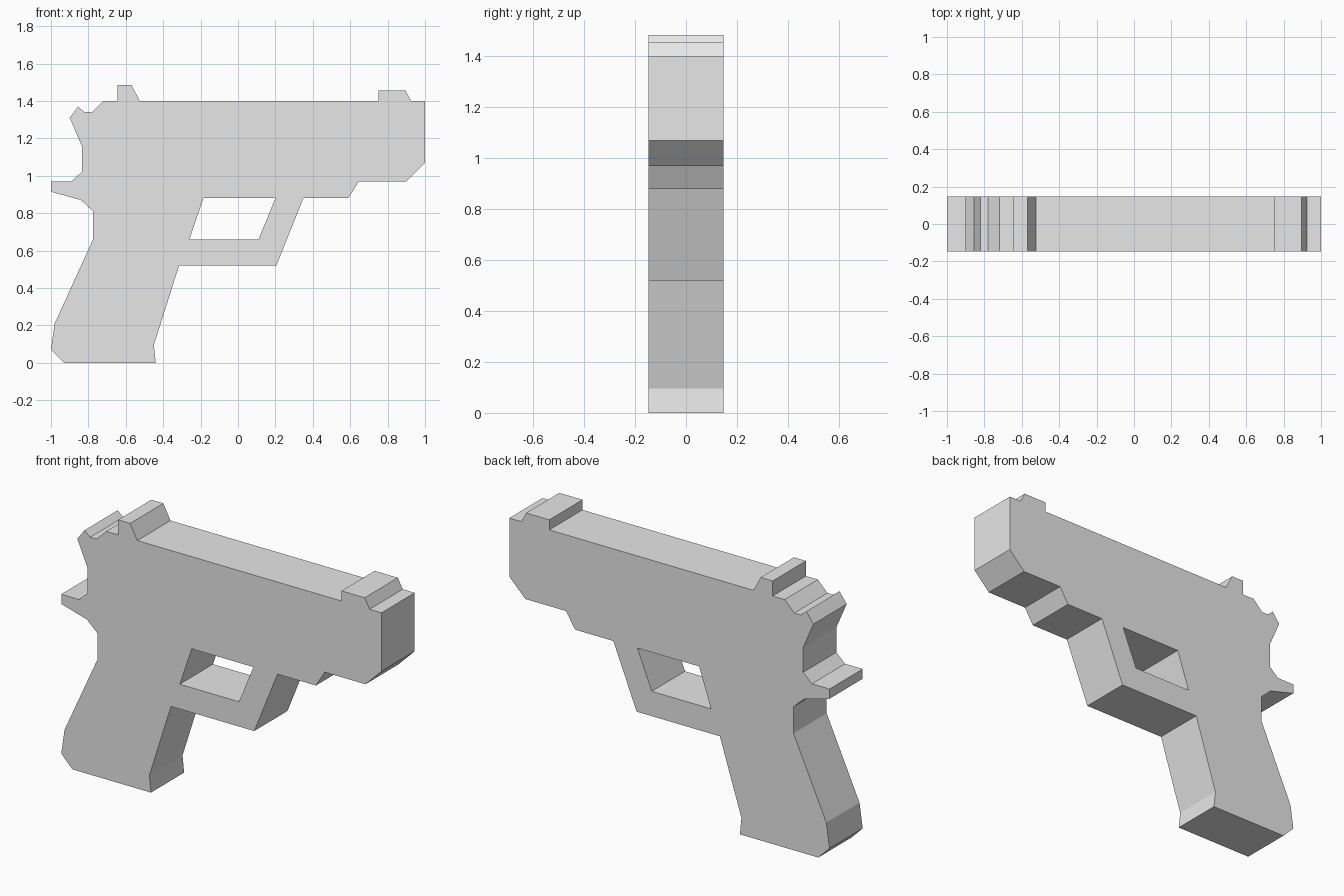
import bpy
import bmesh
from mathutils import Vector

HALF_WIDTH = 0.148

# Remove the default cube
default_cube = bpy.data.objects.get("Cube")
if default_cube:
    bpy.data.objects.remove(default_cube, do_unlink=True)


def make_material(name, colour):
    material = bpy.data.materials.new(name)
    material.use_nodes = True
    material.diffuse_color = colour
    for node in material.node_tree.nodes:
        if node.type == "BSDF_PRINCIPLED":
            node.inputs["Base Color"].default_value = colour
    return material


def add_outline(bm, points):
    """Add a closed loop of edges in the side plane."""
    verts = [bm.verts.new((x, -HALF_WIDTH, z)) for x, z in points]
    return [bm.edges.new((a, b)) for a, b in zip(verts, verts[1:] + verts[:1])]


def extrude_profile(name, outlines, material):
    """Fill an outline with holes and give it thickness along y."""
    bm = bmesh.new()
    edges = [edge for points in outlines for edge in add_outline(bm, points)]
    bmesh.ops.triangle_fill(bm, edges=edges, use_beauty=True, use_dissolve=False)
    extruded = bmesh.ops.extrude_face_region(bm, geom=bm.faces[:], use_keep_orig=True)
    moved = [item for item in extruded["geom"] if isinstance(item, bmesh.types.BMVert)]
    bmesh.ops.translate(bm, verts=moved, vec=Vector((0, 2 * HALF_WIDTH, 0)))
    bmesh.ops.recalc_face_normals(bm, faces=bm.faces[:])
    # Merge the flat side triangles into larger faces
    bmesh.ops.dissolve_limit(bm, angle_limit=0.01, verts=bm.verts[:], edges=bm.edges[:])
    mesh = bpy.data.meshes.new(name)
    bm.to_mesh(mesh)
    bm.free()
    mesh.materials.append(material)
    body = bpy.data.objects.new(name, mesh)
    bpy.context.collection.objects.link(body)
    return body


# Front of the grip and the trigger guard
grip_front = [(-0.93, 0), (-0.44, 0), (-0.45, 0.095), (-0.315, 0.52)]
guard = [(0.205, 0.52), (0.35, 0.88)]

# Underside of the barrel and the muzzle
barrel = [(0.59, 0.88), (0.645, 0.97), (0.9, 0.97), (1, 1.07), (1, 1.4)]

# Sights on the top edge
front_sight = [(0.925, 1.4), (0.895, 1.457), (0.75, 1.457), (0.75, 1.4)]
rear_sight = [(-0.525, 1.4), (-0.57, 1.485), (-0.645, 1.485), (-0.645, 1.4)]

# Hammer, rear tang and back of the grip
hammer = [(-0.72, 1.4), (-0.78, 1.34), (-0.82, 1.34), (-0.855, 1.37),
          (-0.9, 1.31), (-0.835, 1.16), (-0.835, 1.02)]
tang = [(-0.89, 0.97), (-1, 0.97), (-1, 0.915), (-0.84, 0.87)]
grip_back = [(-0.775, 0.81), (-0.775, 0.66), (-0.98, 0.21), (-1, 0.07)]

# Opening inside the trigger guard
trigger_opening = [(-0.185, 0.88), (0.2, 0.88), (0.11, 0.66), (-0.26, 0.66)]

body_outline = (grip_front + guard + barrel + front_sight + rear_sight
                + hammer + tang + grip_back)
grey = make_material("plain grey", (0.8, 0.8, 0.8, 1))
extrude_profile("pistol_body", [body_outline, trigger_opening], grey)
